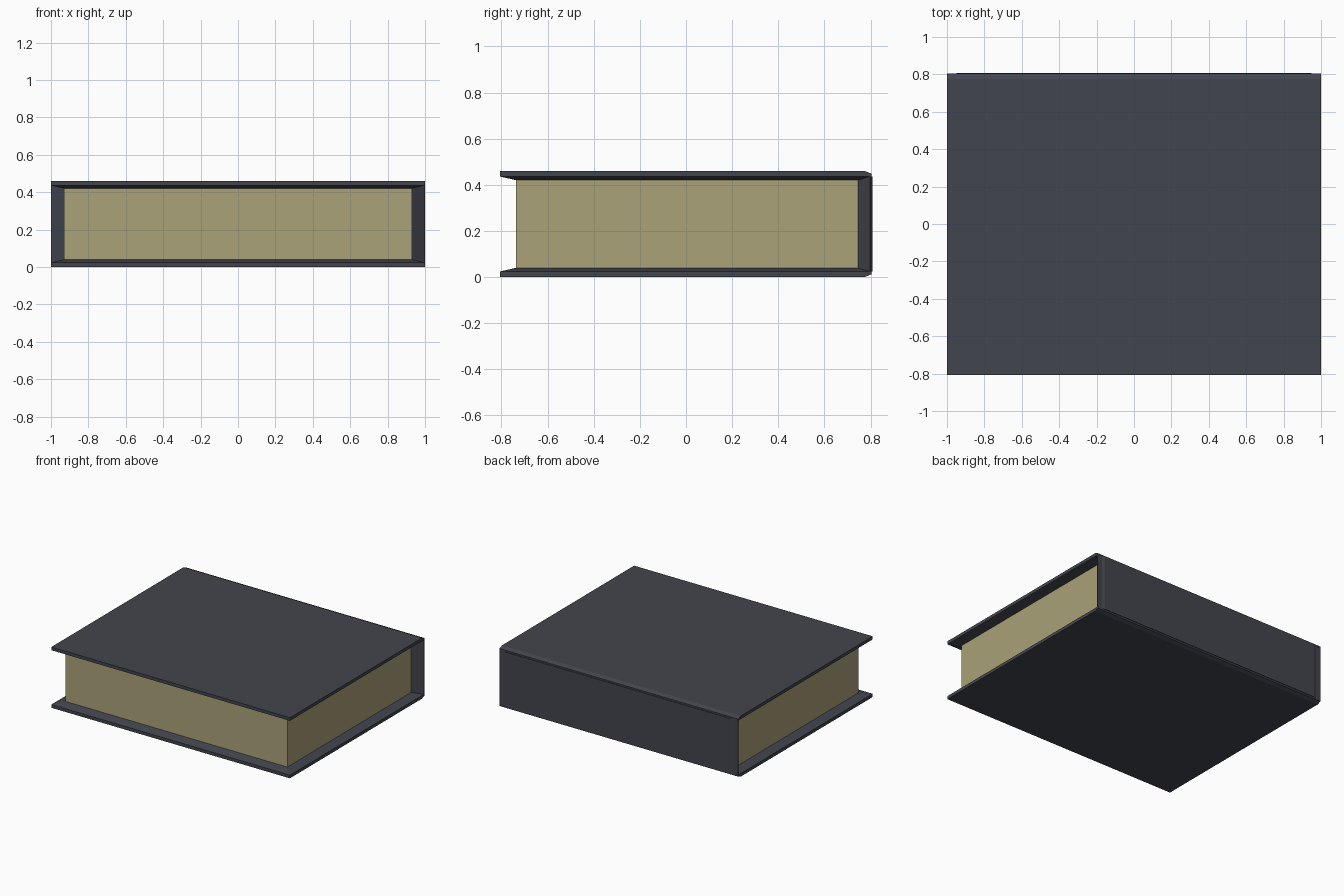
import bpy
import bmesh
from mathutils import Vector

if "Cube" in bpy.data.objects:
    bpy.data.objects.remove(bpy.data.objects["Cube"])

HEIGHT = 0.46


def material(name, color):
    m = bpy.data.materials.new(name)
    m.diffuse_color = (*color, 1)
    m.use_nodes = True
    m.node_tree.nodes["Principled BSDF"].inputs["Base Color"].default_value = m.diffuse_color
    return m


leather = material("dark_cover", (0.055, 0.06, 0.075))
paper = material("paper", (0.40, 0.36, 0.19))


def loft(name, loops, mat):
    """Skin a stack of four-cornered loops into a closed solid."""
    bm = bmesh.new()
    rings = [[bm.verts.new(Vector(p)) for p in loop] for loop in loops]
    for a, b in zip(rings, rings[1:]):
        for i in range(4):
            j = (i + 1) % 4
            bm.faces.new((a[i], a[j], b[j], b[i]))
    bm.faces.new(rings[0])
    bm.faces.new(rings[-1])
    bmesh.ops.recalc_face_normals(bm, faces=bm.faces)
    mesh = bpy.data.meshes.new(name)
    bm.to_mesh(mesh)
    bm.free()
    mesh.materials.append(mat)
    obj = bpy.data.objects.new(name, mesh)
    bpy.context.collection.objects.link(obj)
    return obj


def flat(x, y0, y1, z):
    return [(-x, y0, z), (x, y0, z), (x, y1, z), (-x, y1, z)]


def upright(x, z0, y):
    z1 = HEIGHT - z0
    return [(-x, y, z0), (x, y, z0), (x, y, z1), (-x, y, z1)]


# Covers: sloped back edge outside, bevelled towards the pages inside
cover = [(1, -0.807, 0.775, 0), (1, -0.807, 0.804, 0.012),
         (1, -0.807, 0.804, 0.024), (0.93, -0.737, 0.745, 0.04)]
loft("bottom_cover", [flat(*c) for c in cover], leather)
loft("top_cover", [flat(x, a, b, HEIGHT - z) for x, a, b, z in cover], leather)

# Spine: bevelled inside, with a shallow raised panel on the back
spine = [(0.93, 0.04, 0.745), (1, 0.024, 0.798),
         (1, 0.024, 0.803), (0.96, 0.024, 0.803), (0.94, 0.024, 0.808)]
loft("spine", [upright(*s) for s in spine], leather)

# Page block
loft("pages", [flat(0.93, -0.737, 0.745, 0.04),
               flat(0.93, -0.737, 0.745, HEIGHT - 0.04)], paper)
